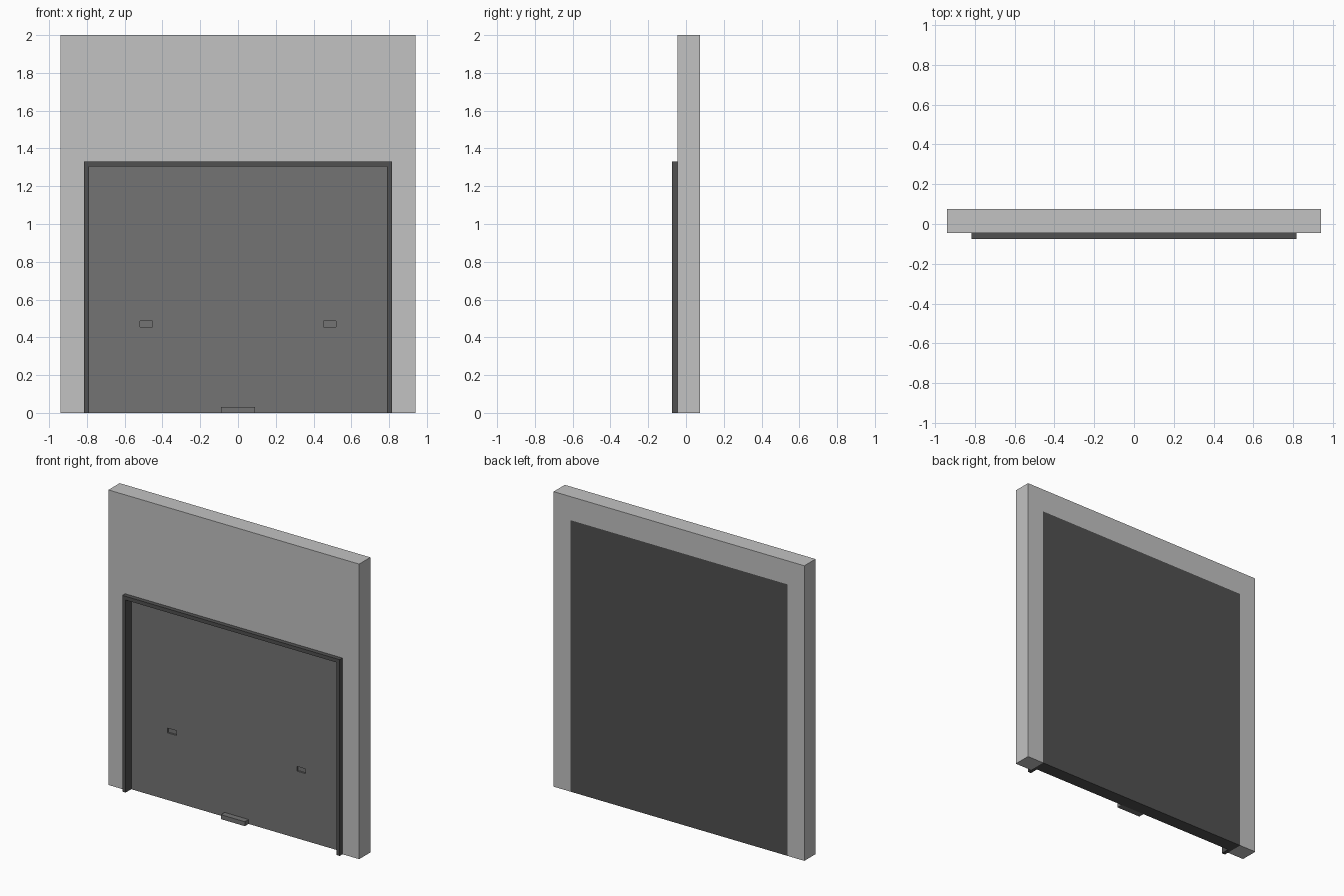
import bpy, bmesh
from mathutils import Vector

if "Cube" in bpy.data.objects:
    bpy.data.objects.remove(bpy.data.objects["Cube"])


def material(name, v):
    m = bpy.data.materials.new(name)
    m.diffuse_color = (v, v, v, 1)
    m.use_nodes = True
    m.node_tree.nodes["Principled BSDF"].inputs["Base Color"].default_value = m.diffuse_color
    return m


WALL = material("light_grey", 0.54)
DOOR = material("mid_grey", 0.175)
DARK = material("dark_grey", 0.082)


def finish(name, bm, mats):
    bmesh.ops.recalc_face_normals(bm, faces=bm.faces[:])
    me = bpy.data.meshes.new(name)
    bm.to_mesh(me)
    bm.free()
    for m in mats:
        me.materials.append(m)
    ob = bpy.data.objects.new(name, me)
    bpy.context.collection.objects.link(ob)
    return ob


def box(name, lo, hi, *mats):
    bm = bmesh.new()
    bmesh.ops.create_cube(bm, size=1)
    lo, hi = Vector(lo), Vector(hi)
    for v in bm.verts:
        v.co = (lo + hi) / 2 + v.co * (hi - lo)
    return finish(name, bm, mats)


def extrude_xz(name, pts, y0, y1, *mats):
    bm = bmesh.new()
    f = bm.faces.new([bm.verts.new((x, y0, z)) for x, z in pts])
    r = bmesh.ops.extrude_face_region(bm, geom=[f])
    vs = [g for g in r["geom"] if isinstance(g, bmesh.types.BMVert)]
    bmesh.ops.translate(bm, verts=vs, vec=(0, y1 - y0, 0))
    return finish(name, bm, mats)


def cut(ob, cutter):
    cutter.hide_render = True
    cutter.hide_viewport = True
    cutter.display_type = 'WIRE'
    mod = ob.modifiers.new("cut", 'BOOLEAN')
    mod.operation = 'DIFFERENCE'
    mod.solver = 'EXACT'
    mod.object = cutter


W = 0.815       # half width of the opening
FRONT_H = 1.33  # opening height in front
BACK_H = 1.84   # height of the backing behind the wall
DOOR_Y = -0.015  # door front plane

# wall with a doorway and a taller pocket behind
wall = box("wall", (-0.94, -0.045, 0), (0.94, 0.075, 2), WALL)
cut(wall, box("doorway_cutter", (-W, -0.2, -0.2), (W, 0.2, FRONT_H), WALL))
cut(wall, box("pocket_cutter", (-W, 0.0, -0.2), (W, 0.2, BACK_H), WALL))

# dark backing filling the pocket, flush with the back of the wall
box("backing", (-W, 0.0, 0), (W, 0.075, BACK_H), DARK)

# frame around the doorway
t = 0.025
frame = [(-W, 0), (-W, FRONT_H), (W, FRONT_H), (W, 0),
         (W - t, 0), (W - t, FRONT_H - t), (-W + t, FRONT_H - t), (-W + t, 0)]
extrude_xz("door_frame", frame, -0.075, 0.0, DARK)

# door panel, dark on every side but the front
door = box("door", (-W + t, DOOR_Y, 0), (W - t, 0.0, FRONT_H - t), DOOR, DARK)
for p in door.data.polygons:
    p.material_index = 0 if p.normal.y < -0.5 else 1

# two recessed finger grips
for side, x in (("left", -0.485), ("right", 0.485)):
    cut(door, box(side + "_grip_cutter", (x - 0.033, -0.1, 0.455),
                  (x + 0.033, DOOR_Y + 0.012, 0.487), DOOR))

# lifting handle at the bottom edge
box("lift_handle", (-0.09, -0.055, 0), (0.09, DOOR_Y, 0.03), DOOR)
